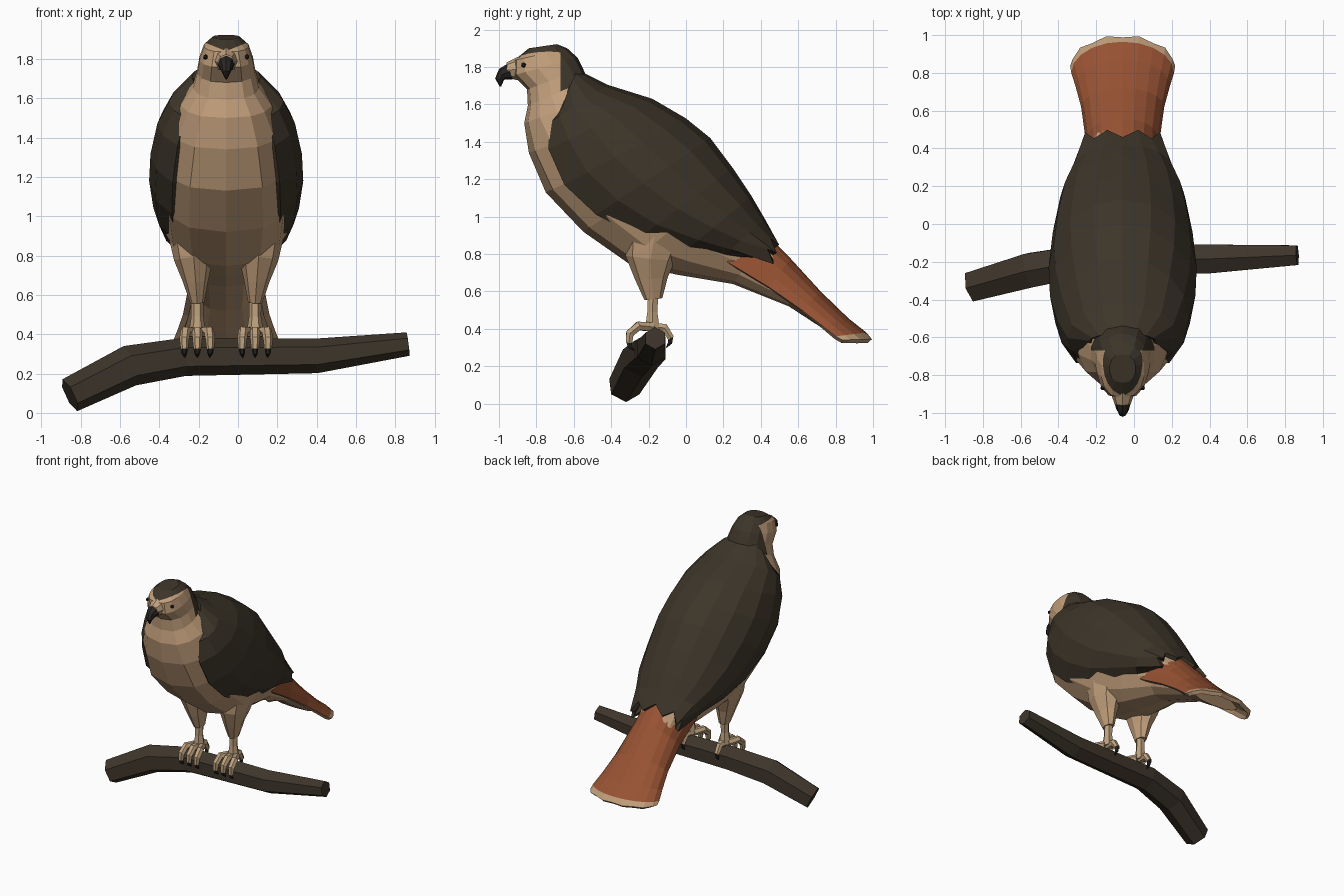
import bpy, bmesh, math
from mathutils import Vector

if "Cube" in bpy.data.objects:
    bpy.data.objects.remove(bpy.data.objects["Cube"])

CX = -0.06  # the bird's plane of symmetry


def mat(name, r, g, b):
    m = bpy.data.materials.new(name)
    m.diffuse_color = (r, g, b, 1)
    m.use_nodes = True
    m.node_tree.nodes["Principled BSDF"].inputs["Base Color"].default_value = m.diffuse_color
    return m


CREAM = mat("cream plumage", 0.53, 0.34, 0.195)
DARK = mat("dark brown plumage", 0.046, 0.035, 0.022)
RUST = mat("rust tail", 0.31, 0.085, 0.033)
HORN = mat("dark horn", 0.022, 0.019, 0.017)
SKIN = mat("pale leg skin", 0.52, 0.36, 0.21)
BARK = mat("bark", 0.048, 0.036, 0.024)


def finish(name, bm, mats):
    me = bpy.data.meshes.new(name)
    bm.to_mesh(me)
    bm.free()
    for m in mats:
        me.materials.append(m)
    ob = bpy.data.objects.new(name, me)
    bpy.context.collection.objects.link(ob)
    return ob


def loft(rings, closed=True):
    """Skin a list of point rings; closed rings also get end caps."""
    bm = bmesh.new()
    rows = [[bm.verts.new(p) for p in r] for r in rings]
    n = len(rows[0])
    for i in range(len(rows) - 1):
        for j in range(n if closed else n - 1):
            k = (j + 1) % n
            f = bm.faces.new((rows[i][j], rows[i][k], rows[i + 1][k], rows[i + 1][j]))
            if not closed and i == len(rows) - 2:
                f.material_index = 1
    if closed:
        bm.faces.new(rows[0])
        bm.faces.new(rows[-1])
        bmesh.ops.recalc_face_normals(bm, faces=bm.faces)
    return bm


def oval(fy, fz, by, bz, w, n=14, p=0.75):
    """Ring from a front point to a back point, w = half width."""
    pts = []
    for k in range(n):
        a = 2 * math.pi * k / n
        s, c = math.sin(a), (1 - math.cos(a)) / 2
        x = math.copysign(abs(s) ** p, s) * w
        pts.append(Vector((CX + x, fy + (by - fy) * c, fz + (bz - fz) * c)))
    return pts


def arch(ry, rz, ey, ez, w, amax, n):
    """Open arc from one lower edge, over the ridge point, to the other edge."""
    pts = []
    for k in range(n + 1):
        a = math.radians(amax) * (2 * k / n - 1)
        s = (1 - math.cos(a)) / (1 - math.cos(math.radians(amax)))
        pts.append(Vector((CX + w * math.sin(a), ry + (ey - ry) * s, rz + (ez - rz) * s)))
    return pts


def tube(name, path, radii, m, sides=6, up=(1, 0, 0), squash=1.0):
    pts = [Vector(p) for p in path]
    rings = []
    for i, p in enumerate(pts):
        d = (pts[min(i + 1, len(pts) - 1)] - pts[max(i - 1, 0)]).normalized()
        u = Vector(up)
        u = (u - d * u.dot(d)).normalized()
        v = d.cross(u)
        rings.append([p + radii[i] * (u * math.cos(t) + v * math.sin(t) * squash)
                      for t in (2 * math.pi * k / sides for k in range(sides))])
    return finish(name, loft(rings), [m])


def thicken(ob, t, slot=0):
    md = ob.modifiers.new("thickness", "SOLIDIFY")
    md.thickness, md.offset = t, -1
    md.material_offset = md.material_offset_rim = slot


# body: chest, belly and under-tail
finish("body", loft([oval(*r) for r in (
    (-0.84, 1.62, -0.55, 1.75, 0.155), (-0.865, 1.50, -0.42, 1.66, 0.235),
    (-0.84, 1.34, -0.18, 1.58, 0.30), (-0.75, 1.13, 0.0, 1.47, 0.345),
    (-0.55, 0.92, 0.13, 1.36, 0.35), (-0.30, 0.745, 0.24, 1.20, 0.32),
    (-0.05, 0.69, 0.34, 1.05, 0.25), (0.25, 0.64, 0.44, 0.90, 0.17),
    (0.55, 0.52, 0.58, 0.70, 0.15), (0.78, 0.37, 0.86, 0.43, 0.20),
)]), [CREAM])

# head, cut along the edge of the dark cap
bm = loft([oval(*r) for r in (
    (-0.845, 1.58, -0.52, 1.72, 0.175), (-0.85, 1.68, -0.55, 1.79, 0.15),
    (-0.925, 1.755, -0.58, 1.85, 0.138), (-0.92, 1.835, -0.635, 1.90, 0.115),
    (-0.84, 1.90, -0.69, 1.922, 0.07))])
for co, no in (((0, -0.67, 0), (0, 1, 0)),
               ((CX, 0, 1.84), (-0.4, 0, 1)), ((CX, 0, 1.84), (0.4, 0, 1))):
    bmesh.ops.bisect_plane(bm, geom=bm.verts[:] + bm.edges[:] + bm.faces[:],
                           plane_co=co, plane_no=no)
for f in bm.faces:
    c = f.calc_center_median()
    f.material_index = int(c.y > -0.67 or c.z > 1.84 + 0.4 * abs(c.x - CX))
finish("head", bm, [CREAM, DARK])

# back and folded wings, with a feathered rear edge
rows = [arch(*r, 135, 12) for r in (
    (-0.58, 1.785, -0.645, 1.65, 0.175), (-0.42, 1.705, -0.735, 1.50, 0.29),
    (-0.18, 1.63, -0.735, 1.36, 0.35), (0.0, 1.525, -0.65, 1.17, 0.385),
    (0.13, 1.42, -0.48, 1.01, 0.392), (0.25, 1.26, -0.25, 0.885, 0.37),
    (0.35, 1.11, 0.0, 0.82, 0.33), (0.42, 0.99, 0.20, 0.785, 0.27),
    (0.48, 0.88, 0.44, 0.745, 0.215))]
for k, p in enumerate(rows[-1]):
    p += Vector((0, 0.02, -0.025)) * (1 if k % 2 else -1)
thicken(finish("back_and_wings", loft(rows, False), [DARK, DARK]), 0.03)

# fanned tail with a pale scalloped tip
rows = [arch(*r, 90, 10) for r in (
    (0.40, 0.94, 0.20, 0.77, 0.19), (0.56, 0.775, 0.44, 0.625, 0.195),
    (0.72, 0.60, 0.62, 0.50, 0.22), (0.87, 0.455, 0.73, 0.415, 0.25),
    (0.965, 0.38, 0.80, 0.36, 0.272), (0.995, 0.345, 0.83, 0.34, 0.278))]
for k, p in enumerate(rows[-1]):
    p.y += 0.007 * (-1 if k % 2 else 1)
thicken(finish("tail", loft(rows, False), [RUST, CREAM]), 0.03, 1)

# beak and the pale skin behind it
tube("beak_base", [(CX, -0.89, 1.79), (CX, -0.955, 1.782)], [0.065, 0.042], SKIN, 8)
tube("beak_hook", [(CX, -0.94, 1.775), (CX, -0.98, 1.762), (CX, -0.997, 1.735),
                   (CX, -0.992, 1.695)], [0.045, 0.034, 0.024, 0.004], HORN, 8)

# eyes, legs, toes and talons on both sides
for s, side in ((-1, "left"), (1, "right")):
    bm = bmesh.new()
    bmesh.ops.create_icosphere(bm, subdivisions=1, radius=0.014)
    bmesh.ops.translate(bm, verts=bm.verts, vec=(CX + s * 0.105, -0.868, 1.81))
    finish(side + "_eye", bm, [HORN])
    x = CX + s * 0.147
    tube(side + "_thigh", [(CX + s * 0.17, -0.16, 0.93), (CX + s * 0.165, -0.19, 0.78),
                           (CX + s * 0.155, -0.185, 0.67), (x, -0.175, 0.56)],
         [0.13, 0.10, 0.065, 0.036], CREAM, 8, squash=1.35)
    tube(side + "_shank", [(x, -0.175, 0.60), (x, -0.18, 0.49), (x, -0.18, 0.40)],
         [0.032, 0.031, 0.045], SKIN)
    for k, t in enumerate((-0.06, 0.0, 0.06)):
        tube(f"{side}_toe_{k + 1}",
             [(x + t * 0.4, -0.18, 0.41), (x + t, -0.255, 0.415), (x + t * 1.1, -0.30, 0.375),
              (x + t * 1.1, -0.305, 0.325)], [0.028, 0.027, 0.025, 0.019], SKIN)
        tube(f"{side}_talon_{k + 1}", [(x + t * 1.1, -0.305, 0.335), (x + t * 1.1, -0.30, 0.305),
                                       (x + t * 1.05, -0.275, 0.283)], [0.017, 0.014, 0.003], HORN)
    tube(side + "_back_toe", [(x, -0.18, 0.41), (x, -0.115, 0.405), (x, -0.08, 0.35)],
         [0.028, 0.026, 0.02], SKIN)
    tube(side + "_back_talon", [(x, -0.083, 0.36), (x, -0.085, 0.325), (x, -0.105, 0.30)],
         [0.017, 0.013, 0.003], HORN)

# perch
tube("branch", [(-0.855, -0.33, 0.09), (-0.55, -0.245, 0.24), (-0.27, -0.195, 0.285),
                (0.40, -0.185, 0.29), (0.865, -0.165, 0.35)],
     [0.09, 0.105, 0.097, 0.088, 0.06], BARK, 6, up=(0, 0, 1))
